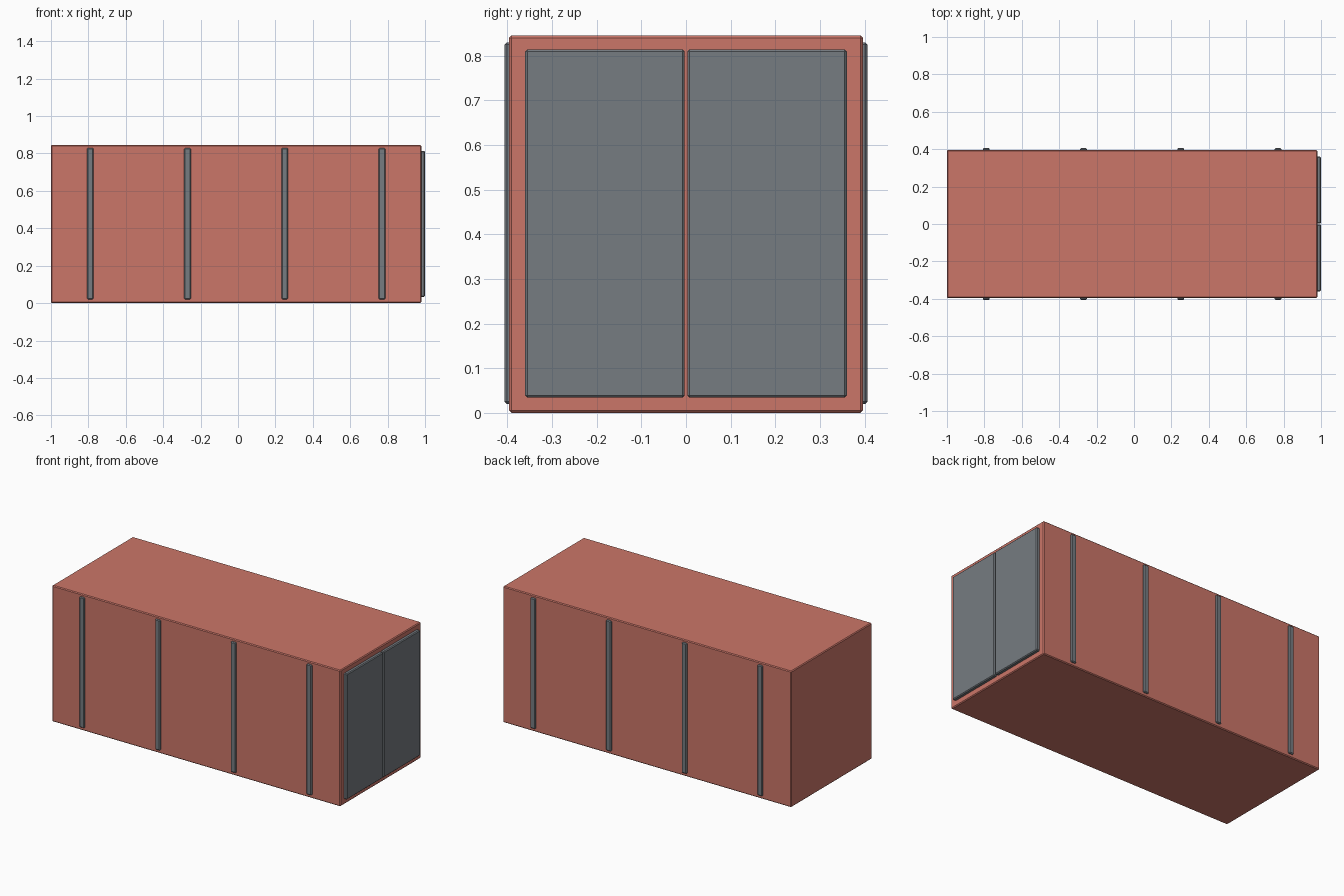
import bpy

if "Cube" in bpy.data.objects:
    bpy.data.objects.remove(bpy.data.objects["Cube"])

def material(name, color):
    m = bpy.data.materials.new(name)
    m.diffuse_color = color
    m.use_nodes = True
    m.node_tree.nodes["Principled BSDF"].inputs["Base Color"].default_value = m.diffuse_color
    return m

red = material("red_paint", (0.60, 0.18, 0.14, 1))
steel = material("dark_steel", (0.18, 0.20, 0.22, 1))

def box(name, lo, hi, mat, bevel):
    """Bevelled box between two opposite corners."""
    centre = [(a + b) / 2 for a, b in zip(lo, hi)]
    bpy.ops.mesh.primitive_cube_add(size=1, location=centre)
    ob = bpy.context.object
    ob.name = name
    ob.scale = [b - a for a, b in zip(lo, hi)]
    bpy.ops.object.transform_apply(location=False, rotation=False, scale=True)
    ob.data.materials.append(mat)
    mod = ob.modifiers.new("edge_bevel", 'BEVEL')
    mod.width = bevel
    mod.segments = 1
    return ob

# Main container shell
box("container_body", (-1, -0.396, 0), (0.98, 0.396, 0.845), red, 0.005)

for side, label in ((-1, "front"), (1, "back")):
    # Vertical ribs on the long walls
    for i in range(4):
        x = -0.79 + 0.52 * i
        y = sorted((side * 0.384, side * 0.406))
        box(f"{label}_rib_{i + 1}", (x - 0.0175, y[0], 0.02),
            (x + 0.0175, y[1], 0.83), steel, 0.005)
    # Door leaf on the +x end
    y = sorted((side * 0.003, side * 0.36))
    box(f"{label}_door", (0.972, y[0], 0.034), (1.0, y[1], 0.814), steel, 0.005)
